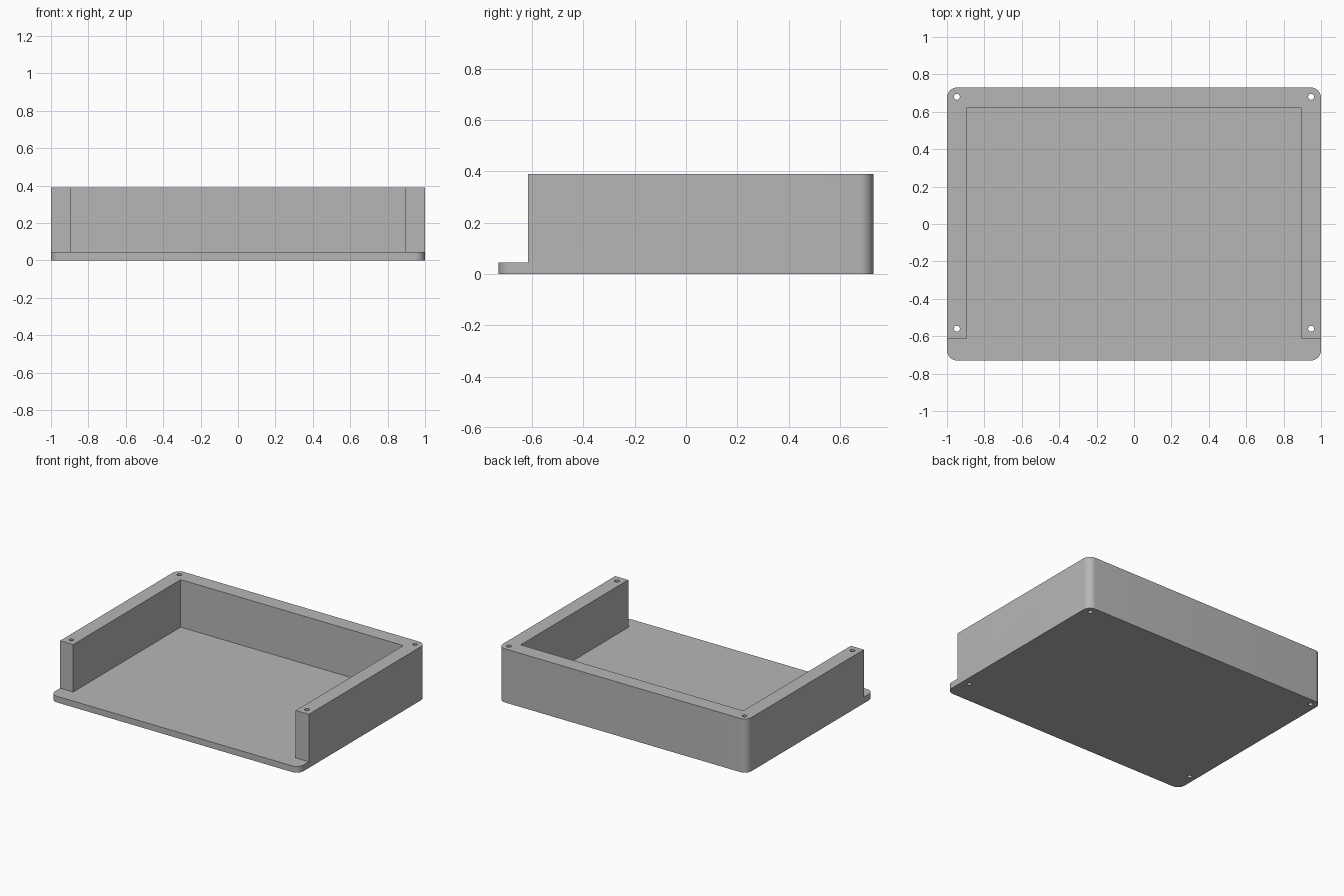
import bpy
import bmesh
from math import cos, sin, pi

cube = bpy.data.objects.get("Cube")
if cube:
    bpy.data.objects.remove(cube, do_unlink=True)

HALF_X, HALF_Y, HEIGHT = 1.0, 0.73, 0.39
BASE, WALL, RADIUS = 0.045, 0.105, 0.055
FRONT = -0.615  # where the side walls stop
BACK_INNER = 0.62
HOLE_X, HOLE_YS, HOLE_R = 0.947, (-0.56, 0.68), 0.016

grey = bpy.data.materials.new("plain grey")
grey.use_nodes = True
grey.diffuse_color = (0.47, 0.47, 0.47, 1)
grey.node_tree.nodes["Principled BSDF"].inputs["Base Color"].default_value = grey.diffuse_color


def prism(name, outline, z0, z1):
    """Extrude a flat outline straight up into a solid."""
    bm = bmesh.new()
    face = bm.faces.new([bm.verts.new((x, y, z0)) for x, y in outline])
    top = bmesh.ops.extrude_face_region(bm, geom=[face])["geom"]
    verts = [v for v in top if isinstance(v, bmesh.types.BMVert)]
    bmesh.ops.translate(bm, verts=verts, vec=(0, 0, z1 - z0))
    bmesh.ops.recalc_face_normals(bm, faces=bm.faces)
    mesh = bpy.data.meshes.new(name)
    bm.to_mesh(mesh)
    bm.free()
    mesh.materials.append(grey)
    obj = bpy.data.objects.new(name, mesh)
    bpy.context.collection.objects.link(obj)
    return obj


def rectangle(x0, x1, y0, y1):
    return [(x0, y0), (x1, y0), (x1, y1), (x0, y1)]


def arc(cx, cy, r, start, sweep, steps):
    return [(cx + r * cos(start + sweep * i / steps), cy + r * sin(start + sweep * i / steps))
            for i in range(steps + 1)]


def cut(target, cutter):
    mod = target.modifiers.new("cut", "BOOLEAN")
    mod.operation, mod.solver, mod.object = "DIFFERENCE", "EXACT", cutter
    bpy.context.view_layer.objects.active = target
    bpy.ops.object.modifier_apply(modifier=mod.name)
    bpy.data.objects.remove(cutter, do_unlink=True)


# Full block with rounded vertical corners
outline = []
for i, (sx, sy) in enumerate([(1, 1), (-1, 1), (-1, -1), (1, -1)]):
    outline += arc(sx * (HALF_X - RADIUS), sy * (HALF_Y - RADIUS), RADIUS, i * pi / 2, pi / 2, 10)
tray = prism("open_front_tray", outline, 0, HEIGHT)

# Clear the inside and the front lip in one T-shaped cut
inner = HALF_X - WALL
cavity = [(-2, -2), (2, -2), (2, FRONT), (inner, FRONT), (inner, BACK_INNER),
          (-inner, BACK_INNER), (-inner, FRONT), (-2, FRONT)]
cut(tray, prism("cavity_cutter", cavity, BASE, 1))

# Screw holes right through the walls
for x in (-HOLE_X, HOLE_X):
    for y in HOLE_YS:
        cut(tray, prism("hole_cutter", arc(x, y, HOLE_R, 0, 2 * pi, 24)[:-1], -0.1, 1))

# Smooth the rounded corners and hole walls only
bpy.ops.object.select_all(action="DESELECT")
tray.select_set(True)
bpy.context.view_layer.objects.active = tray
bpy.ops.object.shade_smooth_by_angle(angle=pi / 6)
